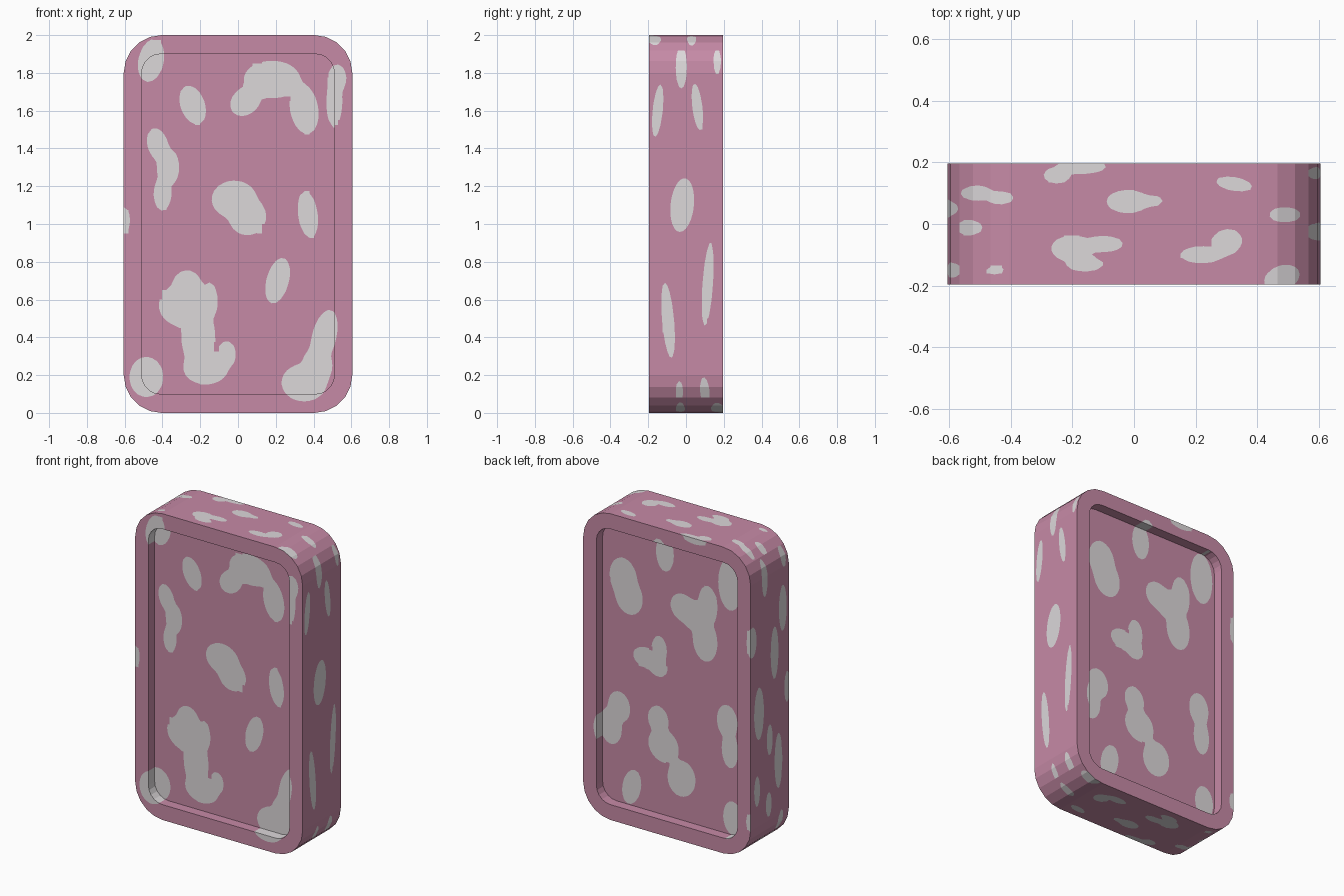
import bpy, bmesh, math
from mathutils import Vector

if "Cube" in bpy.data.objects:
    bpy.data.objects.remove(bpy.data.objects["Cube"])

W, D, H = 0.605, 0.197, 1.0      # half width, half depth, half height
IW, IH, RECESS = 0.51, 0.90, 0.065

# Spots per side: (u, v, radius u, radius v, tilt in degrees); overlapping ones melt together
FRONT = [(-.46, 1.865, .068, .115, -12), (-.24, 1.63, .065, .107, 20),
         (.04, 1.65, .09, .07, 40), (.18, 1.765, .15, .1, 0), (.35, 1.61, .075, .135, 10),
         (.51, 1.65, .043, .14, 0), (.525, 1.77, .05, .075, 0),
         (-.425, 1.42, .055, .09, 15), (-.37, 1.3, .06, .1, 0), (-.4, 1.16, .048, .09, 0),
         (-.02, 1.13, .12, .1, 0), (.05, 1.04, .1, .1, 0),
         (.37, 1.05, .053, .125, 8), (-.605, 1.02, .035, .07, 0), (.21, .70, .06, .125, -15),
         (-.27, .57, .15, .12, 0), (-.27, .68, .075, .075, 0), (-.15, .6, .04, .09, 0),
         (-.21, .4, .09, .16, 0), (-.17, .24, .12, .09, 0), (-.06, .31, .05, .07, 0),
         (-.485, .19, .09, .107, 0), (.455, .4, .065, .15, -14), (.35, .16, .12, .1, 0),
         (.42, .25, .08, .1, 0)]
BACK = [(.36, 1.57, .1, .13, 0), (.32, 1.46, .1, .12, 0), (.06, 1.81, .065, .12, 0),
        (-.07, 1.49, .09, .09, 0), (-.25, 1.55, .07, .13, 0), (-.23, 1.32, .09, .14, 0),
        (-.15, 1.46, .1, .1, 0), (.19, 1.09, .1, .07, 0), (.1, 1.17, .055, .09, 0),
        (.11, 1.06, .07, .07, 0), (.39, .72, .08, .1, 0), (.45, .58, .08, .12, 0),
        (.108, .71, .075, .09, 0), (.07, .55, .11, .11, 0), (-.06, .37, .1, .12, 15),
        (-.39, .83, .075, .11, 0), (-.41, .65, .06, .12, 0), (.30, .22, .065, .12, 15),
        (-.43, .21, .07, .11, 0), (-.41, 1.73, .085, .17, 0), (-.605, 1.42, .03, .1, 0),
        (-.2, 2.0, .09, .04, 0), (-.6, .25, .03, .06, 0)]
RIGHT = [(-.025, 1.83, .03, .113, 0), (.165, 1.86, .02, .07, 0), (-.15, 1.6, .027, .14, -6),
         (.06, 1.62, .027, .125, 7), (-.02, 1.1, .062, .143, -6), (.115, .68, .028, .22, -4),
         (-.095, .49, .032, .2, 5), (-.035, .11, .02, .06, 0), (.1, .11, .025, .08, 5)]
LEFT = [(.18, 1.42, .045, .1, 0), (-.135, 1.53, .04, .15, 0), (.05, 1.79, .03, .12, 0),
        (-.05, 1.27, .04, .17, 0), (.11, .93, .05, .17, 0), (-.18, 1.0, .03, .1, 0),
        (0, .72, .03, .1, 0), (-.09, .55, .04, .18, 0), (.13, .43, .03, .1, 0),
        (.01, .3, .03, .08, 0), (-.15, 1.86, .025, .07, 0), (-.12, .15, .025, .07, 0)]
TOP = [(-.51, .1, .053, .025, 0), (-.435, .085, .045, .022, 0), (-.535, -.012, .043, .025, 0),
       (-.45, -.15, .028, .015, 0), (-.02, .073, .07, .038, 0), (.06, .075, .035, .018, 0),
       (-.25, .158, .045, .027, 0), (-.17, .187, .08, .025, 0), (-.2, -.08, .07, .043, 0),
       (-.1, -.065, .065, .027, 0), (-.16, -.13, .06, .025, 0), (.22, -.1, .07, .028, 0),
       (.3, -.06, .053, .043, 20), (.325, .13, .06, .023, -10), (.49, .03, .052, .025, 0),
       (.48, -.175, .06, .04, 20)]
SIDES = {"front": (FRONT, lambda c: (c.x, c.z)), "back": (BACK, lambda c: (c.x, c.z)),
         "right": (RIGHT, lambda c: (c.y, c.z)), "left": (LEFT, lambda c: (c.y, c.z)),
         "top": (TOP, lambda c: (c.x, c.y)), "bottom": (TOP, lambda c: (c.x, -c.y))}


def field(side, co):
    """Positive inside a spot, negative outside."""
    spots, project = SIDES[side]
    u, v = project(co)
    total = 1e-9
    for cu, cv, ru, rv, tilt in spots:
        t = math.radians(tilt)
        du, dv = u - cu, v - cv
        a = (du * math.cos(t) + dv * math.sin(t)) / ru
        b = (dv * math.cos(t) - du * math.sin(t)) / rv
        total += math.exp(4 * (1 - a * a - b * b))
    return math.log(total)


def side_of(face):
    n, c = face.normal, face.calc_center_median()
    in_recess = abs(c.x) < IW + .002 and abs(c.z - H) < IH + .002
    if abs(n.y) > .7 or in_recess:
        return "front" if c.y < 0 else "back"
    if abs(n.x) > abs(n.z) + 1e-3:
        return "right" if n.x > 0 else "left"
    return "top" if n.z > 0 else "bottom"


def rounded_loop(bm, hw, hh, r, y, segs=5):
    verts = []
    for q, (sx, sz) in enumerate([(1, 1), (-1, 1), (-1, -1), (1, -1)]):
        for i in range(segs + 1):
            a = math.pi / 2 * (q + i / segs)
            verts.append(bm.verts.new((sx * (hw - r) + r * math.cos(a), y,
                                       H + sz * (hh - r) + r * math.sin(a))))
    return verts


def bridge(bm, a, b):
    for i in range(len(a)):
        j = (i + 1) % len(a)
        bm.faces.new((a[i], a[j], b[j], b[i]))


# Rounded slab with a shallow recess on the front and back
bm = bmesh.new()
loops = [rounded_loop(bm, IW, IH, .1, -D + RECESS), rounded_loop(bm, IW, IH, .1, -D),
         rounded_loop(bm, W, H, .2, -D), rounded_loop(bm, W, H, .2, D),
         rounded_loop(bm, IW, IH, .1, D), rounded_loop(bm, IW, IH, .1, D - RECESS)]
for a, b in zip(loops, loops[1:]):
    bridge(bm, a, b)
bm.faces.new(loops[0])
bm.faces.new(loops[-1])
bmesh.ops.recalc_face_normals(bm, faces=bm.faces[:])

# Slice into a fine grid so spot outlines can be cut in
for axis, lo, hi, n in ((0, -W, W, 48), (2, 0, 2 * H, 80), (1, -D, D, 32)):
    normal = Vector((0, 0, 0))
    normal[axis] = 1
    for i in range(1, n):
        bmesh.ops.bisect_plane(bm, geom=bm.verts[:] + bm.edges[:] + bm.faces[:], dist=1e-5,
                               plane_co=normal * (lo + (hi - lo) * i / n), plane_no=normal)

# Cut the spot outlines side by side
bm.normal_update()
for side in SIDES:
    faces = [f for f in bm.faces if side_of(f) == side]
    values = {v: field(side, v.co) for f in faces for v in f.verts}
    cuts = []
    for e in {e for f in faces for e in f.edges}:
        a, b = e.verts
        if values[a] * values[b] < 0:
            t = values[a] / (values[a] - values[b])
            if .01 < t < .99:
                cuts.append((e, a, t, a.co.lerp(b.co, t)))
    new = []
    for e, a, t, co in cuts:
        v = bmesh.utils.edge_split(e, a, t)[1]
        v.co = co
        new.append(v)
    if new:
        bmesh.ops.connect_verts(bm, verts=new)
    bm.normal_update()

# Colour by whether a face lies inside a spot
for f in bm.faces:
    f.material_index = 1 if field(side_of(f), f.calc_center_median()) > 0 else 0
    f.smooth = False

mesh = bpy.data.meshes.new("spotted_slab")
bm.to_mesh(mesh)
bm.free()
for name, col in (("dusty_pink", (.565, .254, .381, 1)), ("pale_grey", (.716, .686, .701, 1))):
    mat = bpy.data.materials.new(name)
    mat.diffuse_color = col
    mat.use_nodes = True
    mat.node_tree.nodes["Principled BSDF"].inputs["Base Color"].default_value = mat.diffuse_color
    mesh.materials.append(mat)
bpy.context.collection.objects.link(bpy.data.objects.new("spotted_slab", mesh))
